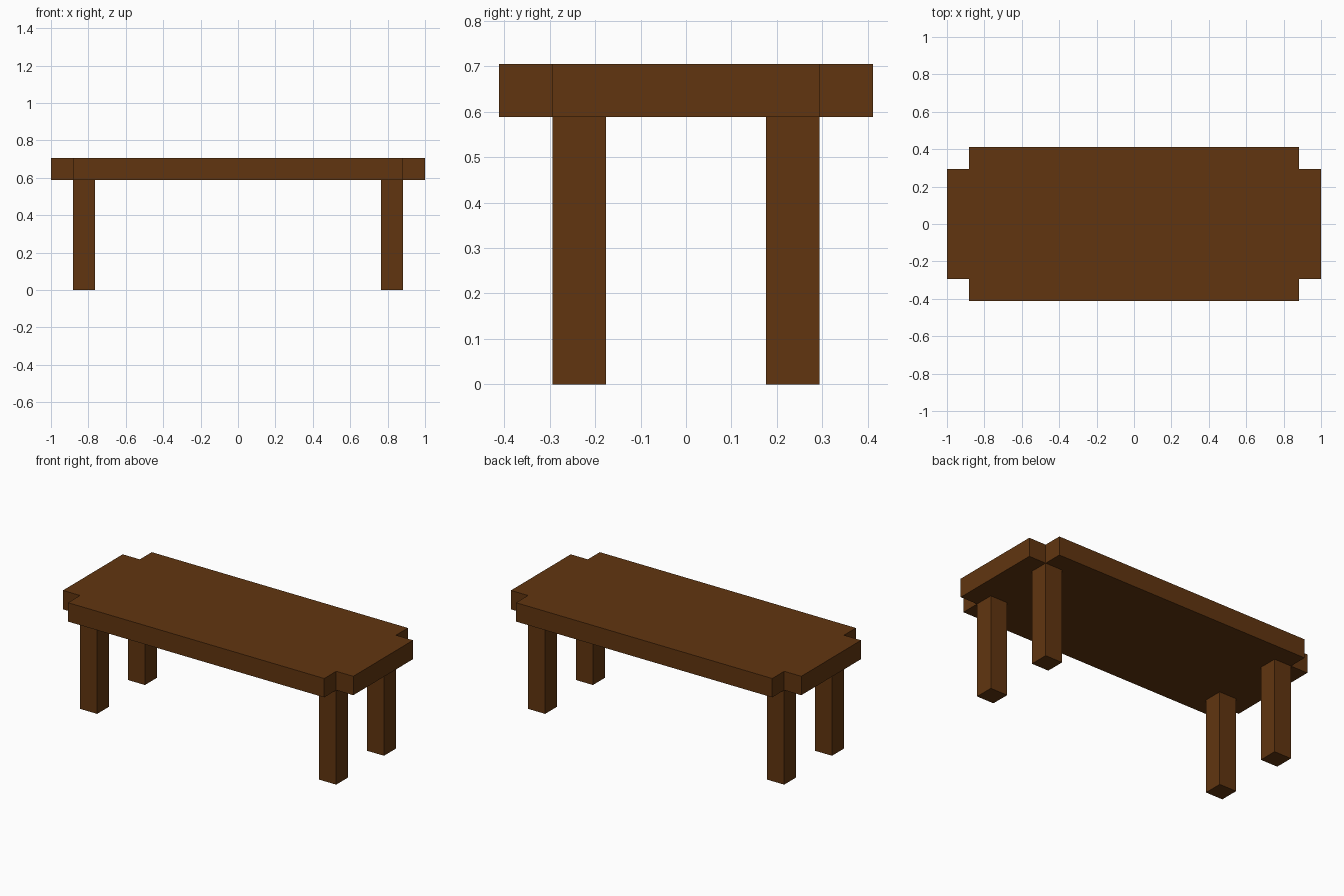
import bpy
import bmesh

cube = bpy.data.objects.get("Cube")
if cube:
    bpy.data.objects.remove(cube, do_unlink=True)

# All sizes are whole multiples of one square timber width
U = 2 / 17
LEG_H = 5 * U
TOP_H = 6 * U

wood = bpy.data.materials.new("dark brown wood")
wood.use_nodes = True
colour = (0.12, 0.036, 0.005, 1)
wood.diffuse_color = colour
wood.node_tree.nodes["Principled BSDF"].inputs["Base Color"].default_value = colour


def prism(name, outline, z0, z1):
    """Extrude a flat outline from z0 up to z1."""
    mesh = bpy.data.meshes.new(name)
    bm = bmesh.new()
    base = bm.faces.new([bm.verts.new((x, y, z0)) for x, y in outline])
    ext = bmesh.ops.extrude_face_region(bm, geom=[base], use_keep_orig=True)
    top = [v for v in ext["geom"] if isinstance(v, bmesh.types.BMVert)]
    bmesh.ops.translate(bm, verts=top, vec=(0, 0, z1 - z0))
    bmesh.ops.recalc_face_normals(bm, faces=bm.faces)
    bm.to_mesh(mesh)
    bm.free()
    mesh.materials.append(wood)
    obj = bpy.data.objects.new(name, mesh)
    bpy.context.collection.objects.link(obj)
    return obj


# Tabletop with a square notch at each corner
X, Y = 8.5 * U, 3.5 * U
xi, yi = X - U, Y - U
corner = [(X, yi), (xi, yi), (xi, Y)]
half = corner + [(-x, y) for x, y in reversed(corner)]
prism("tabletop", half + [(-x, -y) for x, y in half], LEG_H, TOP_H)

# Four square legs tucked into the inner notch corners
for sx, side in ((1, "left"), (-1, "right")):
    for sy, end in ((-1, "front"), (1, "back")):
        xa, xb = sx * (xi - U), sx * xi
        ya, yb = sy * (yi - U), sy * yi
        prism(f"{end}_{side}_leg", [(xa, ya), (xb, ya), (xb, yb), (xa, yb)], 0, LEG_H)
